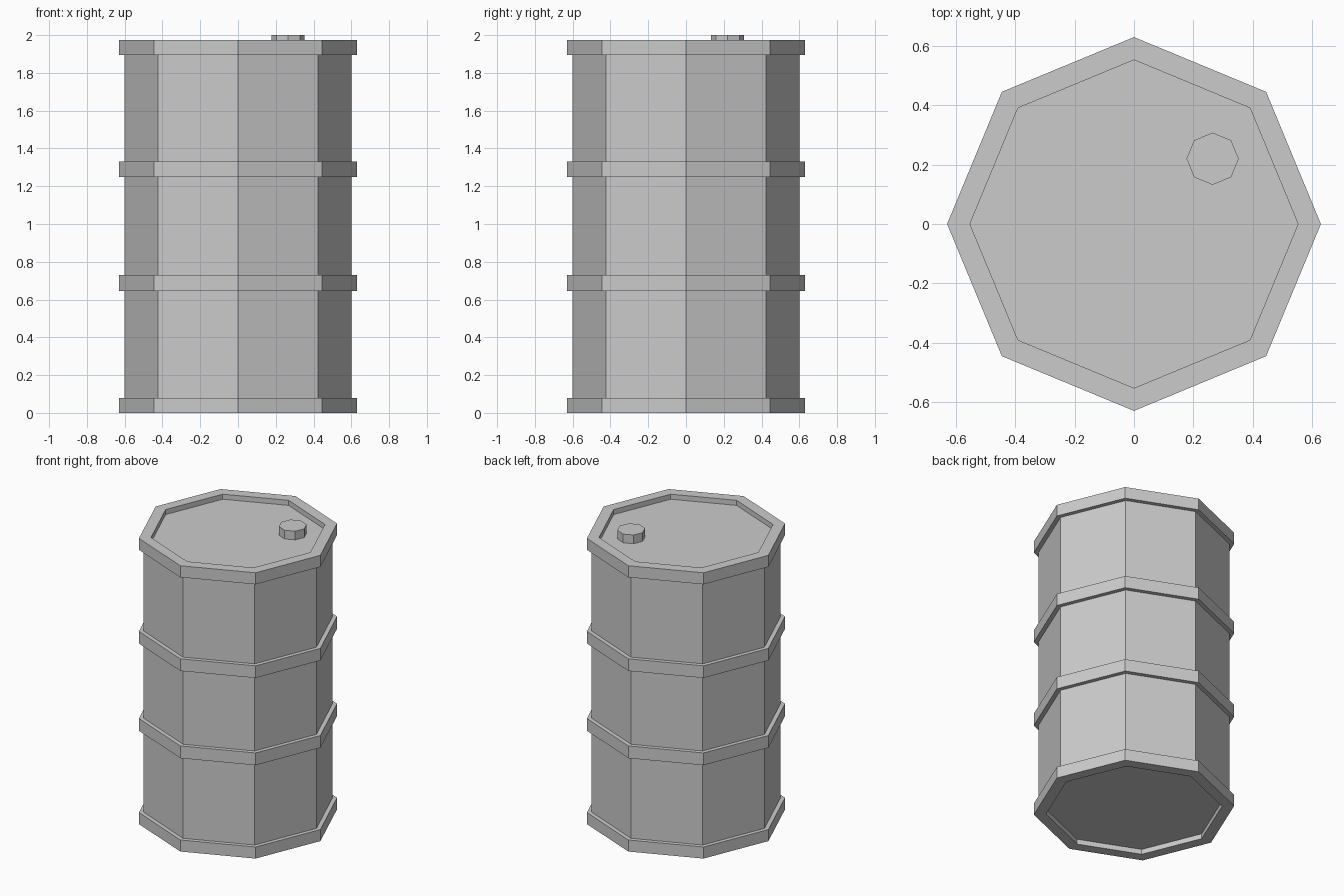
import bpy, bmesh
from math import cos, sin, pi

if "Cube" in bpy.data.objects:
    bpy.data.objects.remove(bpy.data.objects["Cube"])

SIDES = 8


def lathe(name, profile, centre=(0, 0)):
    """Spin a (radius, z) profile into a closed faceted solid, capped at both ends."""
    bm = bmesh.new()
    rings = []
    for r, z in profile:
        rings.append([bm.verts.new((centre[0] + r * cos(2 * pi * i / SIDES),
                                    centre[1] + r * sin(2 * pi * i / SIDES), z))
                      for i in range(SIDES)])
    for a, b in zip(rings, rings[1:]):
        for i in range(SIDES):
            j = (i + 1) % SIDES
            bm.faces.new((a[i], a[j], b[j], b[i]))
    bm.faces.new(rings[0][::-1])
    bm.faces.new(rings[-1])
    bmesh.ops.recalc_face_normals(bm, faces=bm.faces)
    mesh = bpy.data.meshes.new(name)
    bm.to_mesh(mesh)
    bm.free()
    obj = bpy.data.objects.new(name, mesh)
    bpy.context.collection.objects.link(obj)
    return obj


BODY, BAND, RIM, RECESS = 0.60, 0.63, 0.553, 0.035
bands = [(0, 0.08), (0.645, 0.73), (1.248, 1.332), (1.895, 1.975)]

# Barrel: recessed base, four raised bands, recessed lid
profile = [(RIM, RECESS), (RIM, 0)]
for k, (low, high) in enumerate(bands):
    if k > 0:
        profile.append((BODY, low))
    profile += [(BAND, low), (BAND, high)]
    if k < len(bands) - 1:
        profile.append((BODY, high))
top = bands[-1][1]
profile += [(RIM, top), (RIM, top - RECESS)]
lathe("barrel", profile)

# Filler cap standing on the lid
lathe("filler_cap", [(0.088, top - RECESS), (0.088, 2.0)], (0.265, 0.22))
